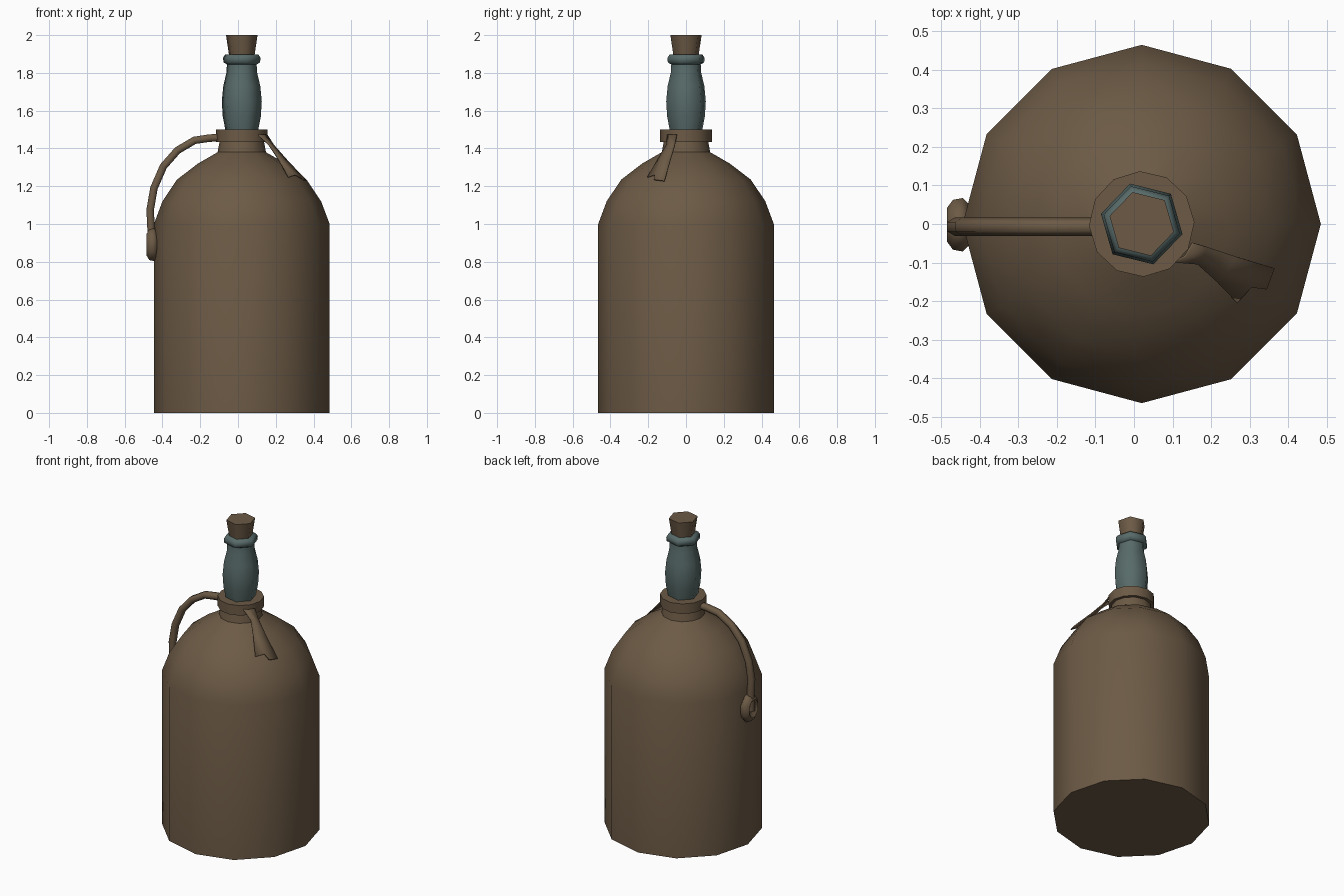
import bpy, bmesh, math
from mathutils import Vector, Matrix

if "Cube" in bpy.data.objects:
    bpy.data.objects.remove(bpy.data.objects["Cube"])

CX = 0.02  # axis of the jug


def material(name, rgb):
    m = bpy.data.materials.new(name)
    m.diffuse_color = (*rgb, 1)
    m.use_nodes = True
    m.node_tree.nodes["Principled BSDF"].inputs["Base Color"].default_value = m.diffuse_color
    return m


BROWN = material("brown clay", (0.150, 0.102, 0.060))
GLASS = material("teal glass", (0.095, 0.145, 0.140))


def finish(name, bm, mat, angle=40):
    bmesh.ops.recalc_face_normals(bm, faces=bm.faces)
    me = bpy.data.meshes.new(name)
    bm.to_mesh(me)
    bm.free()
    ob = bpy.data.objects.new(name, me)
    bpy.context.collection.objects.link(ob)
    me.materials.append(mat)
    bpy.ops.object.select_all(action='DESELECT')
    ob.select_set(True)
    bpy.context.view_layer.objects.active = ob
    bpy.ops.object.shade_smooth_by_angle(angle=math.radians(angle))
    return ob


def skin(bm, rings):
    """Bridge a list of point rings and cap both ends."""
    rings = [[bm.verts.new(p) for p in r] for r in rings]
    n = len(rings[0])
    for a, b in zip(rings, rings[1:]):
        for i in range(n):
            j = (i + 1) % n
            bm.faces.new((a[i], a[j], b[j], b[i]))
    bm.faces.new(rings[0])
    bm.faces.new(rings[-1])


def lathe(name, profile, sides, mat, turn=0, angle=40, matrix=None):
    bm = bmesh.new()
    m = matrix or Matrix.Translation((CX, 0, 0))
    step = 2 * math.pi / sides
    skin(bm, [[m @ Vector((r * math.cos(i * step + turn),
                           r * math.sin(i * step + turn), z))
               for i in range(sides)] for r, z in profile])
    return finish(name, bm, mat, angle)


# jug body with domed shoulder and short neck
lathe("jug_body", [(.465, 0), (.465, 1.0), (.42, 1.12), (.343, 1.235),
                   (.232, 1.32), (.128, 1.38), (.115, 1.45)], 12, BROWN)

# collar at the mouth
lathe("collar", [(.137, 1.435), (.137, 1.5)], 12, BROWN, math.radians(2))

# glass neck with rolled lip, and tapered stopper
TURN = math.radians(-14)
lathe("glass_neck", [(.088, 1.49), (.104, 1.57), (.109, 1.65), (.101, 1.73),
                     (.084, 1.80), (.081, 1.845), (.1, 1.855), (.102, 1.88),
                     (.09, 1.898)], 6, GLASS, TURN, 62)
lathe("cork", [(.066, 1.87), (.086, 2.0)], 6, BROWN, TURN, 62)

# curved handle swept in the xz plane
path = [(-.08, 1.457), (-.15, 1.455), (-.23, 1.443), (-.32, 1.39), (-.395, 1.305),
        (-.445, 1.19), (-.465, 1.075), (-.46, .97), (-.462, .87)]
pts = [Vector((x, -.007, z)) for x, z in path]
rings = []
for i, p in enumerate(pts):
    t = (pts[min(i + 1, len(pts) - 1)] - pts[max(i - 1, 0)]).normalized()
    side = Vector((0, 1, 0))
    out = side.cross(t)
    rings.append([p + side * .024 * math.cos(k * math.pi / 3)
                  + out * .023 * math.sin(k * math.pi / 3) for k in range(6)])
bm = bmesh.new()
skin(bm, rings)
finish("handle", bm, BROWN, 65)

# dished pad where the handle joins the body
pad = (Matrix.Translation((-.425, -.002, .89)) @ Matrix.Rotation(-math.pi / 2, 4, 'Y')
       @ Matrix.Diagonal((1.25, 1, 1, 1)))
lathe("handle_pad", [(.055, 0), (.075, .02), (.07, .045), (.048, .06),
                     (.025, .04)], 8, BROWN, math.pi / 8, 65, pad)

# cloth tail hanging from the collar, with a notched end
bm = bmesh.new()
left = [(.105, -.10, 1.475), (.165, -.105, 1.42), (.215, -.15, 1.345), (.268, -.205, 1.25)]
mid = [(.135, -.085, 1.475), (.18, -.085, 1.42), (.24, -.125, 1.345), (.305, -.165, 1.262)]
right = [(.155, -.05, 1.475), (.19, -.06, 1.42), (.265, -.085, 1.335), (.365, -.115, 1.23)]
rows = [[bm.verts.new(p) for p in col] for col in (left, mid, right)]
for a, b in zip(rows, rows[1:]):
    for i in range(3):
        bm.faces.new((a[i], a[i + 1], b[i + 1], b[i]))
tip = bm.verts.new((.345, -.17, 1.238))
bm.faces.new((rows[1][3], tip, rows[2][3]))
tail = finish("cloth_tail", bm, BROWN, 50)
mod = tail.modifiers.new("thickness", 'SOLIDIFY')
mod.thickness = .006
